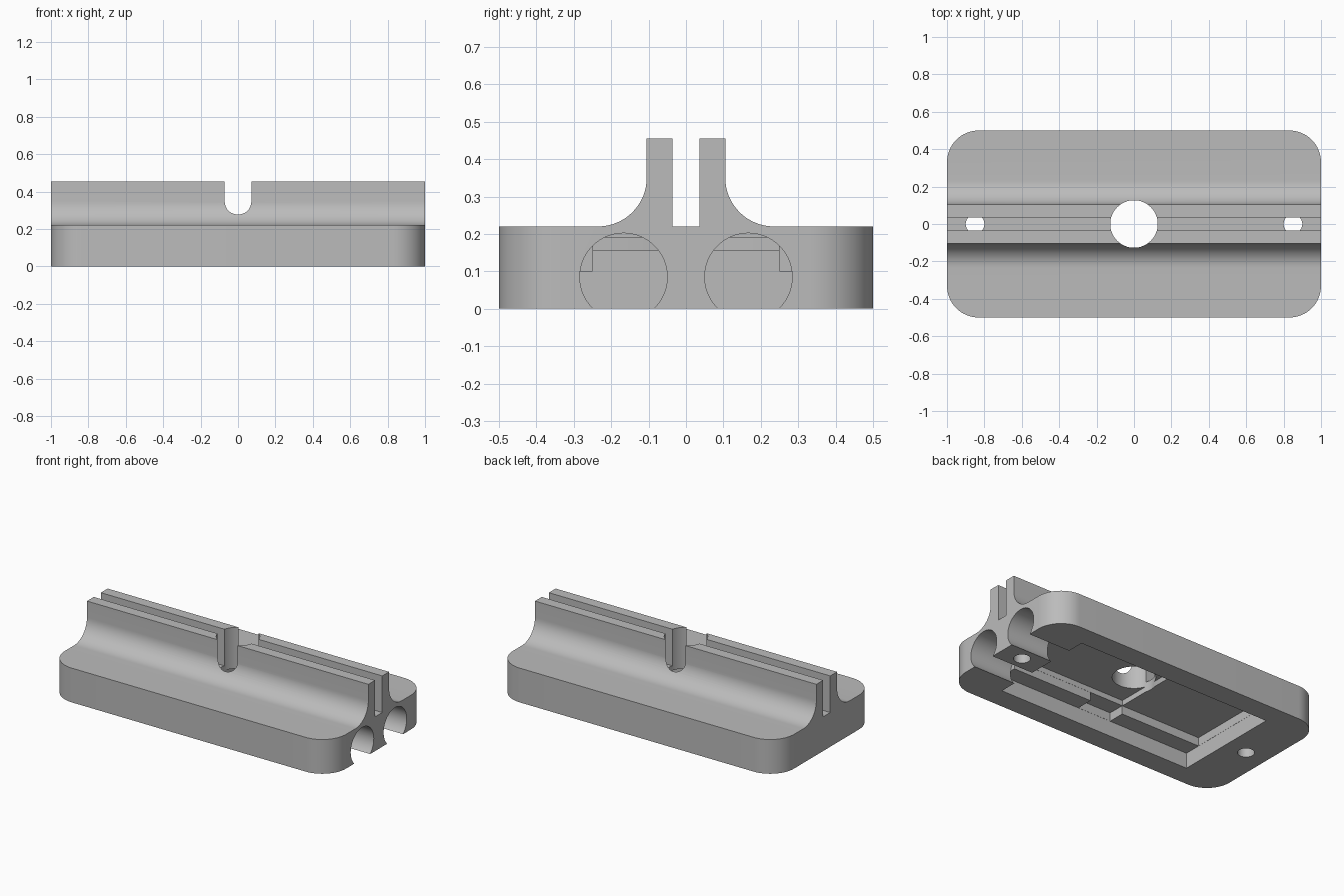
import bpy, bmesh, math
from mathutils import Matrix

cube = bpy.data.objects.get("Cube")
if cube:
    bpy.data.objects.remove(cube)

grey = bpy.data.materials.new("plain grey")
grey.use_nodes = True
colour = (0.5, 0.5, 0.5, 1)
grey.diffuse_color = colour
grey.node_tree.nodes["Principled BSDF"].inputs["Base Color"].default_value = colour


def make_object(name, bm):
    bmesh.ops.recalc_face_normals(bm, faces=bm.faces)
    mesh = bpy.data.meshes.new(name)
    bm.to_mesh(mesh)
    bm.free()
    mesh.materials.append(grey)
    obj = bpy.data.objects.new(name, mesh)
    bpy.context.collection.objects.link(obj)
    return obj


def box(name, x0, x1, half_y, z0, z1):
    bm = bmesh.new()
    bmesh.ops.create_cube(bm, size=1)
    bmesh.ops.scale(bm, vec=(x1 - x0, 2 * half_y, z1 - z0), verts=bm.verts)
    bmesh.ops.translate(bm, vec=((x0 + x1) / 2, 0, (z0 + z1) / 2), verts=bm.verts)
    return make_object(name, bm)


def cylinder(name, radius, depth, centre, along_x=False):
    bm = bmesh.new()
    bmesh.ops.create_cone(bm, cap_ends=True, segments=64, radius1=radius,
                          radius2=radius, depth=depth)
    if along_x:
        bmesh.ops.rotate(bm, matrix=Matrix.Rotation(math.pi / 2, 3, "Y"), verts=bm.verts)
    bmesh.ops.translate(bm, vec=centre, verts=bm.verts)
    return make_object(name, bm)


# End profile: flat base, filleted shoulders, two fins with a slot between
BASE, TOP, FIN, SLOT, FILLET = 0.22, 0.455, 0.105, 0.036, 0.13
half = [(0.5, 0), (0.5, BASE)]
for i in range(17):
    a = math.pi / 2 * i / 16
    half.append((FIN + FILLET - FILLET * math.sin(a), BASE + FILLET - FILLET * math.cos(a)))
half += [(FIN, TOP), (SLOT, TOP), (SLOT, BASE)]
profile = half + [(-y, z) for y, z in reversed(half)]

bm = bmesh.new()
face = bm.faces.new([bm.verts.new((-1, y, z)) for y, z in profile])
extruded = bmesh.ops.extrude_face_region(bm, geom=[face])
bmesh.ops.translate(bm, vec=(2, 0, 0),
                    verts=[v for v in extruded["geom"] if isinstance(v, bmesh.types.BMVert)])
bmesh.ops.recalc_face_normals(bm, faces=bm.faces)

# Rounded plan corners
corners = [e for e in bm.edges
           if all(abs(v.co.y) > 0.49 for v in e.verts)
           and abs(e.verts[0].co.z - e.verts[1].co.z) > 0.1]
bmesh.ops.bevel(bm, geom=corners, offset=0.17, segments=16, profile=0.5, affect="EDGES")
body = make_object("slotted_rail_base", bm)

# Stepped underside pocket, with a cross slot through its ledges
END = 0.70
cutters = [
    box("pocket", -END, END, 0.36, -0.1, 0.10),
    box("pocket_step", 0.001 - END, END - 0.001, 0.25, -0.1, 0.155),
    box("cross_slot", -0.12, 0.12, 0.359, -0.1, 0.1551),
    box("pocket_deep_half", -0.121, END - 0.002, 0.249, -0.1, 0.19),
    cylinder("centre_hole", 0.127, 2, (0, 0, 0.5)),
]
# Screw holes under the slot and round channels through the right-hand end
for side in (-1, 1):
    cutters.append(cylinder("screw_hole", 0.05, 0.5, (0.85 * side, 0, BASE - 0.25 + 0.0005)))
    cutters.append(cylinder("end_channel", 0.117, 0.5, (END + 0.248, 0.167 * side, 0.085), True))

bpy.context.view_layer.objects.active = body
for cutter in cutters:
    cutter.hide_render = True
    mod = body.modifiers.new(cutter.name, "BOOLEAN")
    mod.operation = "DIFFERENCE"
    mod.solver = "EXACT"
    mod.object = cutter
    bpy.ops.object.modifier_apply(modifier=mod.name)
    bpy.data.objects.remove(cutter)

bpy.ops.object.select_all(action="DESELECT")
body.select_set(True)
bpy.ops.object.shade_smooth_by_angle(angle=math.radians(30))
